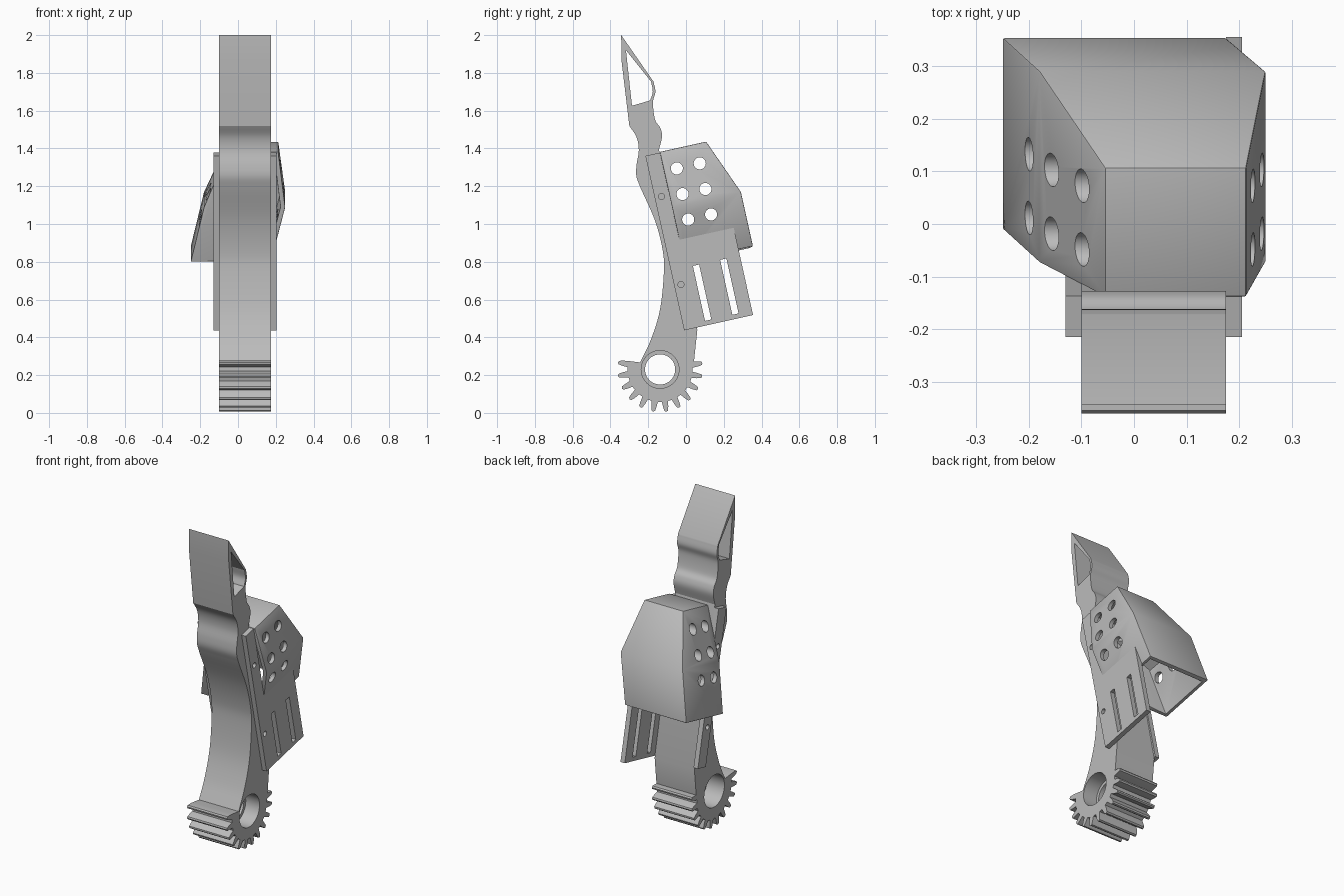
import bpy, bmesh
from math import sin, cos, radians, pi
from mathutils import Matrix, Vector

if "Cube" in bpy.data.objects:
    bpy.data.objects.remove(bpy.data.objects["Cube"])

grey = bpy.data.materials.new("plain_grey")
grey.use_nodes = True
grey.diffuse_color = (0.5, 0.5, 0.5, 1)
grey.node_tree.nodes["Principled BSDF"].inputs["Base Color"].default_value = (0.5, 0.5, 0.5, 1)


def side_frame(y, z, tilt=0):
    """Local x, y run in the side plane (turned by tilt); local z points along world x."""
    c, s = cos(tilt), sin(tilt)
    return Matrix(((0, 0, 1, 0), (c, -s, 0, y), (s, c, 0, z), (0, 0, 0, 1)))


UPRIGHT = side_frame(0, 0)
TILTED = side_frame(-0.01, 0.437, radians(12.5))


def circle(cx, cy, r, n=40):
    return [(cx + r * cos(2 * pi * i / n), cy + r * sin(2 * pi * i / n)) for i in range(n)]


def rect(u0, v0, u1, v1):
    return [(u0, v0), (u1, v0), (u1, v1), (u0, v1)]


def smooth(points, steps=6):
    """Catmull-Rom curve through the points."""
    p = [Vector(q) for q in points]
    p = [2 * p[0] - p[1]] + p + [2 * p[-1] - p[-2]]
    out = []
    for a, b, c, d in zip(p, p[1:], p[2:], p[3:]):
        for i in range(steps):
            t = i / steps
            out.append(tuple(0.5 * (2 * b + (c - a) * t + (2 * a - 5 * b + 4 * c - d) * t * t
                                    + (3 * b - a - 3 * c + d) * t ** 3)))
    return out + [tuple(points[-1])]


def finish(obj):
    """Turn into a clean mesh with sharp edges kept."""
    bpy.ops.object.select_all(action='DESELECT')
    obj.select_set(True)
    bpy.context.view_layer.objects.active = obj
    bpy.ops.object.convert(target='MESH')
    obj = bpy.context.object
    bm = bmesh.new()
    bm.from_mesh(obj.data)
    bmesh.ops.remove_doubles(bm, verts=bm.verts, dist=0.0001)
    bmesh.ops.recalc_face_normals(bm, faces=bm.faces)
    bm.to_mesh(obj.data)
    bm.free()
    obj.data.materials.clear()
    obj.data.materials.append(grey)
    bpy.ops.object.shade_smooth_by_angle(angle=radians(25))
    return obj


def slab(name, loops, x0, x1, frame):
    """Outline with holes, extruded from x0 to x1."""
    curve = bpy.data.curves.new(name, 'CURVE')
    curve.dimensions = '2D'
    curve.fill_mode = 'BOTH'
    curve.extrude = (x1 - x0) / 2
    for loop in loops:
        sp = curve.splines.new('POLY')
        sp.points.add(len(loop) - 1)
        for pt, (a, b) in zip(sp.points, loop):
            pt.co = (a, b, 0, 1)
        sp.use_cyclic_u = True
    obj = bpy.data.objects.new(name, curve)
    bpy.context.collection.objects.link(obj)
    obj.matrix_world = Matrix.Translation(((x0 + x1) / 2, 0, 0)) @ frame
    return finish(obj)


# Geared finger: front edge, gear sector, back edge, window and bore
GY, GZ = -0.137, 0.23
grip = smooth([(-0.30, 1.52), (-0.262, 1.46), (-0.25, 1.39), (-0.262, 1.31), (-0.262, 1.25), (-0.24, 1.19)])
arc = smooth([(-0.24, 1.19), (-0.165, 1.02), (-0.125, 0.87), (-0.117, 0.75),
              (-0.137, 0.55), (-0.185, 0.39), (-0.243, 0.267)])
teeth = []
for k in range(12):
    for da, r in ((-5.5, 0.172), (-4, 0.2), (-2.4, 0.222), (0, 0.226), (2.4, 0.222), (4, 0.2), (5.5, 0.172)):
        a = radians(170.5 + 18 * k + da)
        teeth.append((GY + r * cos(a), GZ + r * sin(a)))
back = smooth([(-0.143, 1.394), (-0.127, 1.463), (-0.137, 1.51), (-0.164, 1.553), (-0.175, 1.643),
               (-0.162, 1.70), (-0.172, 1.754)])
outline = [(-0.343, 2.0), (-0.342, 1.87)] + grip + arc[1:] + teeth + [(0.042, 0.27), (0.06, 0.44)] + back
window = smooth([(-0.185, 1.754), (-0.176, 1.70), (-0.19, 1.654)]) + [(-0.286, 1.626), (-0.318, 1.92)]
slab("geared_finger", [outline, window, circle(GY, GZ, 0.1)], -0.1, 0.175, UPRIGHT)
slab("bore_lip", [circle(GY, GZ, 0.1), circle(GY, GZ, 0.08)], 0.02, 0.08, UPRIGHT)

# Side plates: slotted one on the left, plain strip on the right
screws = [circle(0.036, v, 0.016, 20) for v in (0.24, 0.718)]
slots = [rect(u - 0.017, 0.025, u + 0.017, 0.323) for u in (0.136, 0.284)]
plate = [(0, 0), (0.374, 0), (0.374, 0.475), (0.08, 0.475), (0.08, 0.946), (0, 0.946)]
slab("slotted_plate", [plate] + screws + slots, 0.175, 0.205, TILTED)
slab("side_strip", [rect(0, 0, 0.08, 0.946)] + screws, -0.13, -0.1, TILTED)

# Hooded cover: rings of four corners at three heights, open below
bm = bmesh.new()
FRONT = 0.079
rings = []
for v, xr, xl, ub in ((0.95, -0.055, 0.213, 0.33), (0.65, -0.18, 0.25, 0.452), (0.356, -0.25, 0.175, 0.452)):
    rings.append([bm.verts.new(c) for c in ((FRONT, v, xr), (ub, v, xr), (ub, v, xl), (FRONT, v, xl))])
top, mid, low = rings
wall_top = bm.verts.new((FRONT, 0.842, -0.1))
wall_low = bm.verts.new((FRONT, 0.356, -0.1))
bm.faces.new(top)
bm.faces.new((top[0], wall_top, mid[0], mid[1], top[1]))
bm.faces.new((mid[0], low[0], low[1], mid[1]))
bm.faces.new((wall_top, wall_low, low[0], mid[0]))
for a, b in ((top, mid), (mid, low)):
    for i in (1, 2):
        bm.faces.new((a[i], b[i], b[i + 1], a[i + 1]))
bmesh.ops.recalc_face_normals(bm, faces=bm.faces)
if top[0].link_faces[0].normal.y < 0:
    bmesh.ops.reverse_faces(bm, faces=bm.faces)
mesh = bpy.data.meshes.new("hooded_cover")
bm.to_mesh(mesh)
bm.free()
cover = bpy.data.objects.new("hooded_cover", mesh)
bpy.context.collection.objects.link(cover)
cover.matrix_world = TILTED

# Round holes through both cover sides
bm = bmesh.new()
for u in (0.148, 0.272):
    for v in (0.568, 0.706, 0.845):
        bmesh.ops.create_cone(bm, cap_ends=True, segments=32, radius1=0.032, radius2=0.032,
                              depth=1, matrix=Matrix.Translation((u, v, 0)))
mesh = bpy.data.meshes.new("hole_cutter")
bm.to_mesh(mesh)
bm.free()
cutter = bpy.data.objects.new("hole_cutter", mesh)
bpy.context.collection.objects.link(cutter)
cutter.matrix_world = TILTED
cutter.hide_render = True

shell = cover.modifiers.new("shell", 'SOLIDIFY')
shell.thickness = 0.025
shell.offset = -1
shell.use_even_offset = True
soft = cover.modifiers.new("soft_edges", 'BEVEL')
soft.width = 0.006
soft.segments = 2
soft.limit_method = 'ANGLE'
soft.angle_limit = radians(35)
cut = cover.modifiers.new("holes", 'BOOLEAN')
cut.object = cutter
cut.solver = 'EXACT'
bpy.context.view_layer.update()
finish(cover)
bpy.data.objects.remove(cutter)
